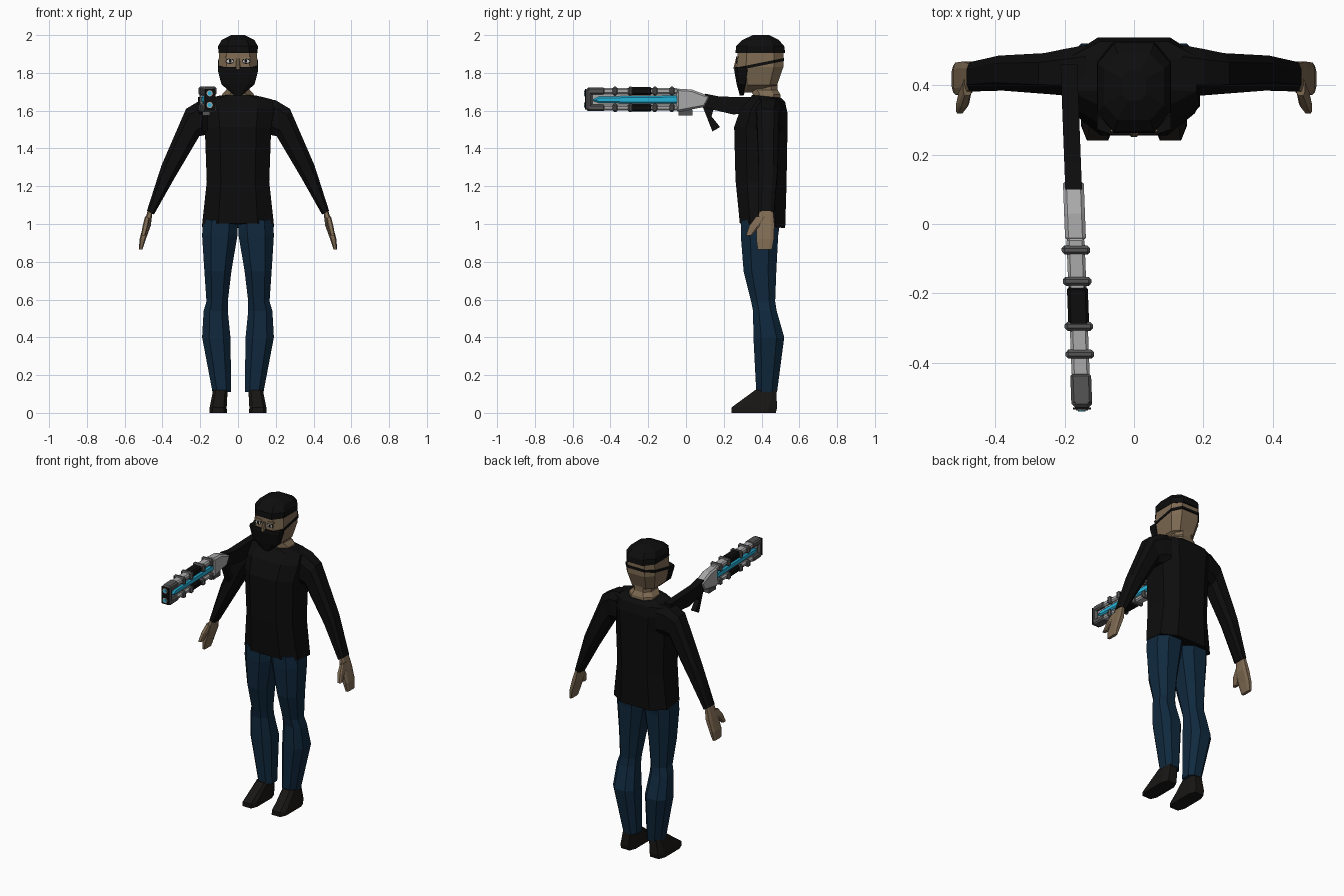
import bpy, bmesh, math

cube = bpy.data.objects.get("Cube")
if cube:
    bpy.data.objects.remove(cube)


def material(name, rgb):
    m = bpy.data.materials.new(name)
    m.use_nodes = True
    m.diffuse_color = (*rgb, 1)
    m.node_tree.nodes["Principled BSDF"].inputs["Base Color"].default_value = (*rgb, 1)
    return m


BLACK = material("black cloth", (.004, .004, .004))
DENIM = material("dark denim", (.005, .022, .048))
SKIN = material("skin", (.21, .145, .085))
SHOE = material("shoe leather", (.009, .008, .007))
LIGHT = material("light metal", (.4, .4, .4))
GREY = material("dark metal", (.09, .09, .09))
BLUE = material("glowing blue", (.02, .45, .7))
WHITE = material("eye white", (.6, .6, .58))


def finish(name, bm, mat):
    bmesh.ops.recalc_face_normals(bm, faces=bm.faces[:])
    me = bpy.data.meshes.new(name)
    bm.to_mesh(me)
    bm.free()
    me.materials.append(mat)
    ob = bpy.data.objects.new(name, me)
    bpy.context.collection.objects.link(ob)
    return ob


def loft(name, mat, sections, k=.5, side=1, tilt=0):
    """Eight-sided skin; section = outer x, z, inner x, z, front y, back y."""
    bm = bmesh.new()
    outline = [(1, k), (k, 1), (-k, 1), (-1, k), (-1, -k), (-k, -1), (k, -1), (1, -k)]
    rings = []
    for xa, za, xb, zb, y0, y1 in sections:
        ring = []
        for p, q in outline:
            x = (xa + xb) / 2 + p * (xa - xb) / 2
            z = (za + zb) / 2 + p * (za - zb) / 2 + tilt * q * (y1 - y0) / 2
            ring.append(bm.verts.new((side * x, (y0 + y1) / 2 + q * (y1 - y0) / 2, z)))
        rings.append(ring)
    for a, b in zip(rings, rings[1:]):
        for i in range(8):
            j = (i + 1) % 8
            bm.faces.new((a[i], a[j], b[j], b[i]))
    bm.faces.new(rings[0])
    bm.faces.new(rings[-1])
    return finish(name, bm, mat)


def column(name, mat, levels, k=.5, tilt=0):
    """Symmetric loft; level = z, half width, front y, back y."""
    return loft(name, mat, [(w, z, -w, z, a, b) for z, w, a, b in levels], k, 1, tilt)


def gun_part(name, mat, profile, half, bevel=0):
    """Side profile (y, z) extruded across the slightly turned gun axis."""
    bm = bmesh.new()
    sides = [[bm.verts.new((-.175 + s * half + (.13 - y) * .038, y, z)) for y, z in profile]
             for s in (-1, 1)]
    bm.faces.new(sides[0])
    bm.faces.new(sides[1])
    n = len(profile)
    for i in range(n):
        j = (i + 1) % n
        bm.faces.new((sides[0][i], sides[0][j], sides[1][j], sides[1][i]))
    ob = finish(name, bm, mat)
    if bevel:
        mod = ob.modifiers.new("chamfer", 'BEVEL')
        mod.width = bevel
        mod.segments = 1
    return ob


def gun_box(name, mat, y0, y1, z0, z1, half, bevel=0):
    return gun_part(name, mat, [(y0, z0), (y1, z0), (y1, z1), (y0, z1)], half, bevel)


def disc(name, mat, x, y, z, rx, rz):
    bm = bmesh.new()
    bmesh.ops.create_cone(bm, cap_ends=True, segments=8, radius1=1, radius2=1, depth=1)
    for v in bm.verts:
        a, b, c = v.co
        v.co = (x + a * rx, y + c * .004, z + b * rz)
    return finish(name, bm, mat)


# Shirt body and neck
column("shirt", BLACK, [
    (.99, .19, .285, .525), (1.22, .165, .262, .532), (1.5, .175, .255, .537),
    (1.6, .19, .29, .537), (1.655, .18, .34, .525), (1.675, .1, .35, .505)], .55, -.1)
column("neck", SKIN, [(1.62, .095, .355, .505), (1.685, .085, .355, .5),
                      (1.71, .062, .34, .485), (1.78, .062, .34, .485)])

# Head, face mask with strap, and cap
column("head", SKIN, [(1.695, .035, .295, .38), (1.735, .082, .285, .482),
                      (1.83, .104, .268, .515), (1.92, .1, .275, .515)], .6)
column("face_mask", BLACK, [(1.68, .02, .285, .305), (1.74, .088, .268, .325),
                            (1.815, .107, .255, .34), (1.832, .106, .257, .335)], .6)
column("mask_strap", BLACK, [(1.837, .107, .263, .52), (1.853, .107, .263, .52)], .6, .2)
column("cap", BLACK, [(1.905, .104, .262, .525), (1.942, .105, .265, .52),
                      (1.975, .086, .3, .49), (2, .035, .355, .44)], .55)
column("nose", SKIN, [(1.82, .014, .25, .28), (1.875, .008, .264, .28)])

for side, label in ((1, "left"), (-1, "right")):
    # Eye plates and brow
    disc(label + "_eye_rim", BLACK, side * .043, .27, 1.862, .023, .015)
    disc(label + "_eye_white", WHITE, side * .043, .268, 1.862, .019, .01)
    disc(label + "_pupil", BLACK, side * .041, .266, 1.862, .008, .009)
    loft(label + "_brow", SKIN, [(.068, 1.878, .018, 1.872, .264, .28),
                                 (.068, 1.888, .018, 1.882, .266, .28)], .8, side)
    # Sleeve
    loft(label + "_sleeve", BLACK, [
        (.14, 1.665, .14, 1.47, .37, .515), (.2, 1.655, .18, 1.47, .37, .505),
        (.275, 1.61, .205, 1.465, .375, .492), (.405, 1.31, .335, 1.245, .385, .485),
        (.482, 1.07, .445, 1.05, .382, .466)], .55, side)
    # Hand and thumb
    loft(label + "_hand", SKIN, [
        (.475, 1.08, .452, 1.07, .39, .46), (.5, 1, .462, .99, .375, .468),
        (.521, .92, .488, .92, .372, .465), (.525, .865, .506, .865, .38, .455)], .6, side)
    loft(label + "_thumb", SKIN, [
        (.492, 1.04, .468, 1.03, .37, .42), (.505, .99, .475, .99, .335, .39),
        (.513, .94, .49, .94, .318, .35)], .6, side)
    # Trouser leg
    loft(label + "_trouser_leg", DENIM, [
        (.185, 1.02, 0, 1.02, .29, .5), (.19, .94, .003, .94, .29, .488),
        (.178, .75, .035, .75, .305, .478), (.167, .59, .054, .59, .345, .472),
        (.182, .54, .054, .54, .355, .48), (.19, .4, .04, .4, .357, .52),
        (.135, .11, .036, .11, .372, .482)], .5, side)
    # Shoe
    loft(label + "_shoe", SHOE, [
        (.152, 0, .058, 0, .24, .475), (.15, .028, .06, .028, .24, .482),
        (.132, .12, .055, .12, .365, .478)], .65, side)

# Gun: stock, grip and receiver
gun_part("gun_stock", BLACK, [(.1, 1.69), (.1, 1.615), (.25, 1.58), (.46, 1.6),
                              (.46, 1.672), (.18, 1.674)], .024)
gun_part("gun_grip", BLACK, [(.085, 1.63), (.14, 1.49), (.18, 1.513), (.135, 1.57),
                             (.15, 1.62)], .016)
gun_part("gun_receiver", LIGHT, [(.13, 1.675), (.1, 1.62), (-.05, 1.592), (-.05, 1.717),
                                 (.03, 1.712)], .03, .01)
gun_box("gun_trigger_block", GREY, -.04, .035, 1.575, 1.605, .02)

# Gun barrel: glowing core between paired rails
gun_part("gun_core", BLUE, [(-.5, 1.655), (-.46, 1.64), (-.04, 1.637), (-.04, 1.68),
                            (-.46, 1.675)], .024, .008)
gun_box("gun_spine", LIGHT, -.5, -.04, 1.61, 1.71, .012)
for label, z0, z1 in (("upper", 1.688, 1.72), ("lower", 1.6, 1.63)):
    gun_box(label + "_rail", LIGHT, -.44, -.04, z0, z1, .026, .008)
    gun_box(label + "_rail_sleeve", BLACK, -.31, -.18, z0 - .004, z1 + .004, .03, .008)
    gun_box(label + "_rail_tip", GREY, -.52, -.43, z0 - .003, z1 + .002, .03, .008)
    for number, y in enumerate((-.075, -.165, -.295, -.375)):
        gun_box(f"{label}_clamp_{number}", GREY, y - .013, y + .013, z0 - .007, z1 + .007, .041, .008)
gun_box("gun_muzzle", GREY, -.53, -.495, 1.597, 1.722, .03, .012)
gun_box("gun_muzzle_face", BLACK, -.534, -.529, 1.605, 1.715, .026)
for number, z in enumerate((1.692, 1.63)):
    disc(f"muzzle_port_{number}", LIGHT, -.15, -.535, z, .017, .017)
    disc(f"muzzle_light_{number}", BLUE, -.15, -.538, z, .011, .011)
